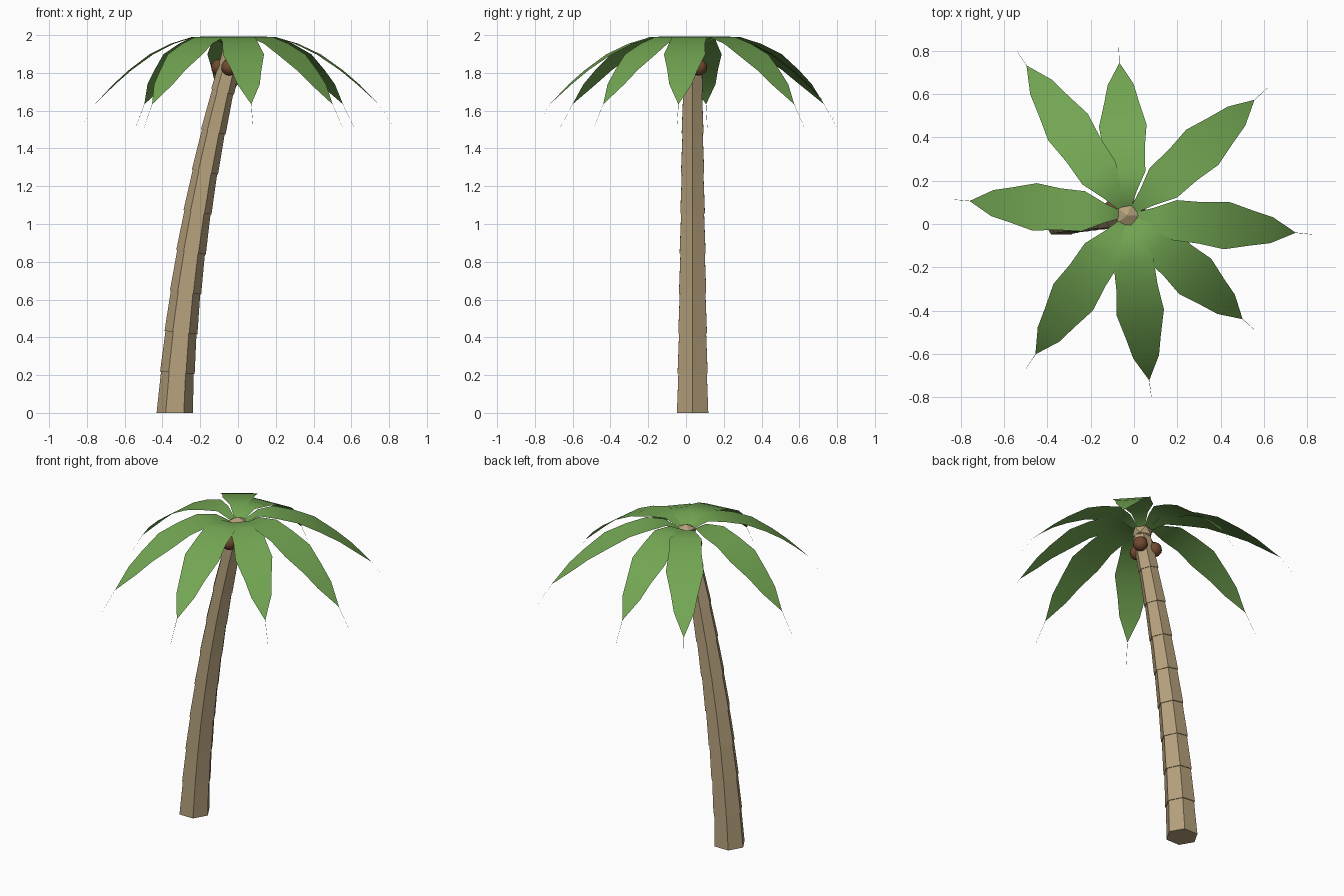
import bpy, bmesh, math
from mathutils import Vector

if "Cube" in bpy.data.objects:
    bpy.data.objects.remove(bpy.data.objects["Cube"])


def material(name, rgb):
    m = bpy.data.materials.new(name)
    m.diffuse_color = (*rgb, 1)
    m.use_nodes = True
    m.node_tree.nodes["Principled BSDF"].inputs["Base Color"].default_value = m.diffuse_color
    return m


BARK = material("tan bark", (0.46, 0.35, 0.20))
LEAF = material("leaf green", (0.17, 0.38, 0.085))
NUT = material("coconut brown", (0.17, 0.068, 0.03))
CROWN = Vector((-0.03, 0.04, 0))


def make_object(name, bm, mat, smooth=False):
    me = bpy.data.meshes.new(name)
    bm.to_mesh(me)
    bm.free()
    me.materials.append(mat)
    for p in me.polygons:
        p.use_smooth = smooth
    ob = bpy.data.objects.new(name, me)
    bpy.context.collection.objects.link(ob)
    return ob


# Trunk: six-sided leaning sleeves, each flaring slightly over the one below
def trunk_ring(bm, z, radius):
    centre = Vector((-0.335 + 0.054 * z + 0.056 * z * z, 0.035, z))
    tilt = math.atan(0.054 + 0.112 * z) if z > 0 else 0
    ring = []
    for k in range(6):
        a = k * math.pi / 3
        x, y = radius * math.cos(a), radius * math.sin(a)
        ring.append(bm.verts.new(centre + Vector((x * math.cos(tilt), y, -x * math.sin(tilt)))))
    return ring


bm = bmesh.new()
SEGMENTS, STEP = 9, 0.2125
rings = []
for i in range(SEGMENTS):
    r0, r1 = (0.094 - 0.038 * k / SEGMENTS for k in (i, i + 1))
    rings.append(trunk_ring(bm, i * STEP, r0 + 0.002))
    rings.append(trunk_ring(bm, (i + 1) * STEP, r1 - 0.003))
for a, b in zip(rings, rings[1:]):
    for k in range(6):
        n = (k + 1) % 6
        bm.faces.new((a[k], a[n], b[n], b[k]))
bm.faces.new(rings[0][::-1])
bm.faces.new(rings[-1])
make_object("trunk", bm, BARK)

# Crown bulb where the fronds meet
bm = bmesh.new()
bmesh.ops.create_icosphere(bm, subdivisions=1, radius=0.065)
for v in bm.verts:
    v.co = Vector((v.co.x, v.co.y, v.co.z * 0.75)) + CROWN + Vector((0, 0, 1.925))
make_object("crown_bulb", bm, BARK)

# Coconuts hanging around the top of the trunk
for i, deg in enumerate((30, 150, 270)):
    a = math.radians(deg)
    bm = bmesh.new()
    bmesh.ops.create_uvsphere(bm, u_segments=12, v_segments=8, radius=0.044)
    bmesh.ops.translate(bm, verts=bm.verts, vec=(
        -0.045 + 0.062 * math.cos(a), 0.037 + 0.062 * math.sin(a), 1.83))
    make_object(f"coconut_{i + 1}", bm, NUT, True)

# Fronds: arching leaf blades given as (reach, height, half width)
PROFILE = [(0.02, 1.935, 0.012), (0.12, 1.993, 0.048), (0.22, 1.99, 0.093),
           (0.34, 1.955, 0.096), (0.46, 1.898, 0.11), (0.58, 1.815, 0.08),
           (0.67, 1.74, 0.06), (0.78, 1.635, 0.001), (0.86, 1.51, 0.0005)]
TIPS = [(-0.495, 0.73), (-0.067, 0.742), (0.555, 0.572), (0.745, -0.04),
        (0.50, -0.438), (0.07, -0.72), (-0.454, -0.60), (-0.757, 0.106)]
for i, tip in enumerate(TIPS):
    out = Vector((*tip, 0)) - CROWN
    stretch = out.length / 0.78
    out.normalize()
    side = Vector((-out.y, out.x, 0))
    bm = bmesh.new()
    rows = []
    for reach, z, half in PROFILE:
        mid = CROWN + out * reach * stretch + Vector((0, 0, z))
        rows.append([bm.verts.new(mid + side * half * s) for s in (-1, 1)])
    for a, b in zip(rows, rows[1:]):
        bm.faces.new((a[0], b[0], b[1], a[1]))
    make_object(f"frond_{i + 1}", bm, LEAF, True)
